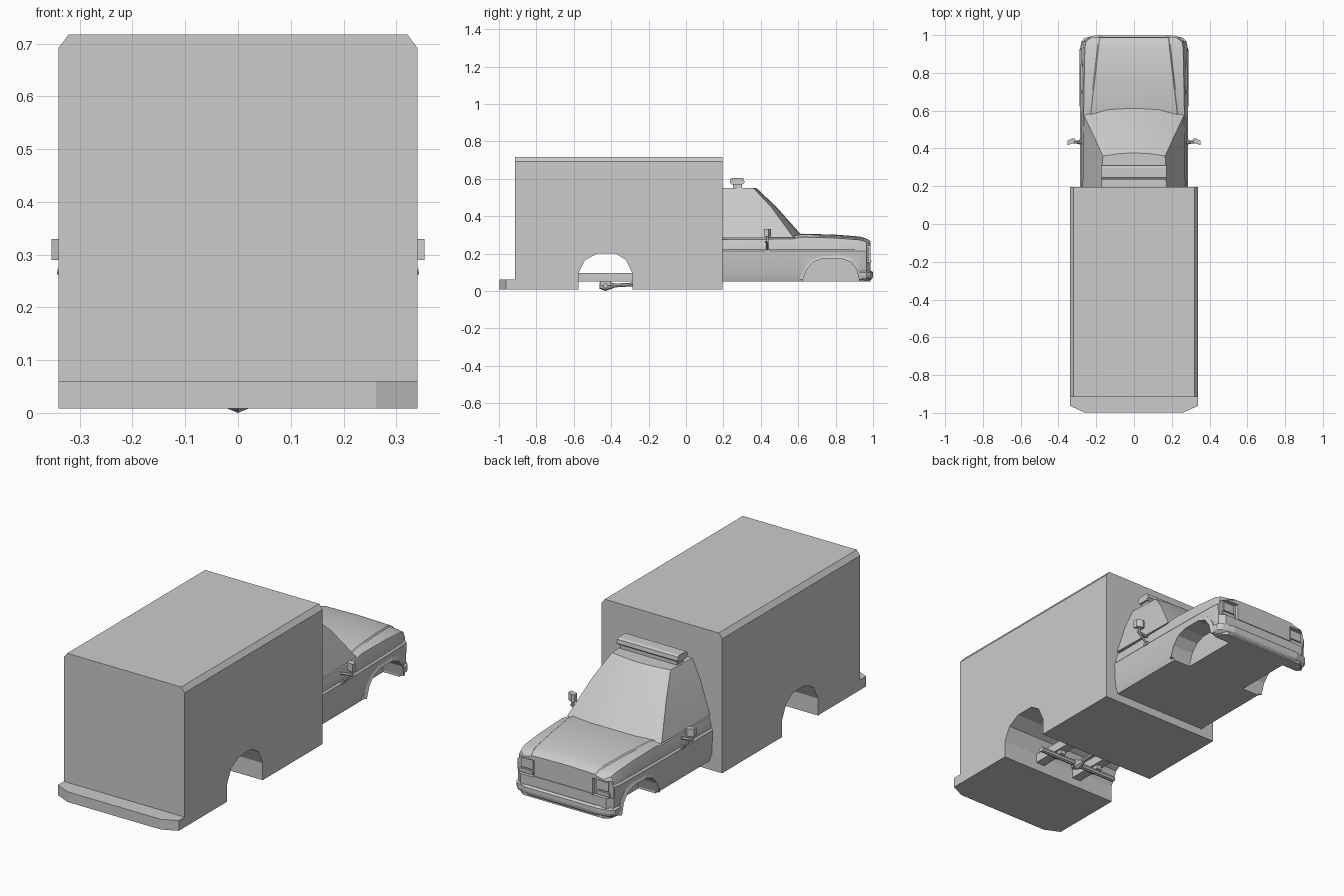
import bpy, bmesh, math
from mathutils import Vector

if "Cube" in bpy.data.objects:
    bpy.data.objects.remove(bpy.data.objects["Cube"])

grey = bpy.data.materials.new("plain grey")
grey.use_nodes = True
grey.diffuse_color = (0.6, 0.6, 0.6, 1)
grey.node_tree.nodes["Principled BSDF"].inputs["Base Color"].default_value = (0.6, 0.6, 0.6, 1)


def loft(name, rings, smooth=False):
    """Skin closed rings of equal length and cap both ends."""
    bm = bmesh.new()
    rows = [[bm.verts.new(p) for p in ring] for ring in rings]
    n = len(rows[0])
    for a, b in zip(rows, rows[1:]):
        for i in range(n):
            j = (i + 1) % n
            bm.faces.new((a[i], a[j], b[j], b[i]))
    bm.faces.new(rows[0])
    bm.faces.new(rows[-1])
    bmesh.ops.recalc_face_normals(bm, faces=bm.faces)
    mesh = bpy.data.meshes.new(name)
    bm.to_mesh(mesh)
    bm.free()
    mesh.materials.append(grey)
    ob = bpy.data.objects.new(name, mesh)
    bpy.context.collection.objects.link(ob)
    if smooth:
        bpy.ops.object.select_all(action='DESELECT')
        ob.select_set(True)
        bpy.context.view_layer.objects.active = ob
        bpy.ops.object.shade_smooth_by_angle(angle=math.radians(25))
    return ob


def prism(name, pts, axis, lo, hi):
    """Extrude a 2D outline along x, y or z."""
    def place(p, t):
        q = list(p)
        q.insert("xyz".index(axis), t)
        return q
    return loft(name, [[place(p, t) for p in pts] for t in (lo, hi)])


def block(name, x0, x1, y0, y1, z0, z1):
    return prism(name, [(x0, y0), (x1, y0), (x1, y1), (x0, y1)], "z", z0, z1)


def tube(name, a, b, r0, r1=None, sides=8):
    a, b = Vector(a), Vector(b)
    turn = (b - a).to_track_quat('Z', 'Y')
    rings = []
    for c, r in ((a, r0), (b, r1 or r0)):
        rings.append([c + turn @ Vector((r * math.cos(k * math.tau / sides),
                                         r * math.sin(k * math.tau / sides), 0)) for k in range(sides)])
    return loft(name, rings, True)


def mirrored(half):
    """Complete a half outline across x = 0, sharing points on the centre line."""
    return half + [(-p[0], *p[1:]) for p in reversed(half) if p[0] > 1e-6]


def cut(ob, cutter):
    mod = ob.modifiers.new("cut", 'BOOLEAN')
    mod.operation = 'DIFFERENCE'
    mod.solver = 'EXACT'
    mod.object = cutter
    bpy.context.view_layer.update()
    done = bpy.data.meshes.new_from_object(ob.evaluated_get(bpy.context.evaluated_depsgraph_get()))
    ob.modifiers.clear()
    ob.data = done
    bpy.data.objects.remove(cutter)


# Rear cargo box with chamfered roof edges and an open wheel arch
section = mirrored([(0.34, 0.008), (0.34, 0.692), (0.321, 0.717)])
cargo_box = prism("cargo_box", section, "y", -0.915, 0.195)
arch = [(-0.575, -0.1), (-0.575, 0.095), (-0.54, 0.165), (-0.475, 0.2),
        (-0.375, 0.2), (-0.32, 0.165), (-0.287, 0.095), (-0.287, -0.1)]
cut(cargo_box, prism("arch_cutter", arch, "x", -0.5, 0.5))

# Rear step
prism("rear_step", mirrored([(0.34, -0.915), (0.34, -0.962), (0.262, -0.998)]), "z", 0.008, 0.06)

# Chassis rails, axle, differential and drive shaft
for s, side in ((1, "left"), (-1, "right")):
    block("chassis_rail_" + side, s * 0.09, s * 0.14, -0.58, -0.28, 0.05, 0.095)
    block("spring_" + side, s * 0.1, s * 0.13, -0.46, -0.4, 0.03, 0.052)
tube("rear_axle", (-0.23, -0.43, 0.028), (0.23, -0.43, 0.028), 0.014)
tube("differential_front", (0, -0.43, 0.028), (0, -0.385, 0.028), 0.028, 0.012)
tube("differential_cover", (0, -0.43, 0.028), (0, -0.462, 0.028), 0.028, 0.016)
tube("drive_shaft", (0, -0.4, 0.028), (0, -0.28, 0.035), 0.01)


# Cab lower body and hood
def body_ring(y, w, top, crease):
    half = [(0, 0.05), (w - 0.02, 0.05), (w - 0.005, 0.095), (w, 0.213), (w - 0.008, 0.222),
            (w - 0.01, 0.24), (w - 0.02, top - 0.014), (crease + 0.006, top - 0.006),
            (crease, top), (0, top + 0.004)]
    return [(x, y, z) for x, z in mirrored(half)]


cab_body = loft("cab_body", [body_ring(*s) for s in (
    (0.195, 0.287, 0.288, 0.23), (0.57, 0.287, 0.292, 0.23), (0.62, 0.286, 0.302, 0.225),
    (0.80, 0.283, 0.297, 0.203), (0.93, 0.28, 0.287, 0.188), (0.965, 0.274, 0.276, 0.184),
    (0.987, 0.245, 0.262, 0.18))], True)
front_arch = [(0.625, 0), (0.625, 0.06), (0.645, 0.115), (0.68, 0.155), (0.73, 0.173), (0.83, 0.173),
              (0.88, 0.155), (0.912, 0.115), (0.925, 0.06), (0.925, 0)]
for s in (1, -1):
    cut(cab_body, prism("well_cutter", front_arch, "x", s * 0.17, s * 0.4))
    cut(cab_body, block("lamp_cutter", s * 0.165, s * 0.4, 0.968, 1.1, 0.155, 0.24))

# Cab upper part with raked windscreen
levels = ((0.285, 0.272, 0.265, 0.575, 0.62, 0.63),
          (0.45, 0.218, 0.208, 0.455, 0.477, 0.483),
          (0.55, 0.172, 0.165, 0.36, 0.372, 0.377))
loft("cab_upper", [[(x, y, z) for x, y in mirrored(
    [(0, 0.195), (back, 0.195), (front, ye), (front * 0.5, ym), (0, yc)])]
    for z, back, front, ye, ym, yc in levels], True)

# Warning light bar
prism("light_bar_base", [(0.25, 0.545), (0.3, 0.545), (0.3, 0.572), (0.25, 0.572)], "x", -0.16, 0.16)
prism("light_bar", [(0.245, 0.568), (0.3, 0.568), (0.313, 0.578), (0.31, 0.598),
                    (0.3, 0.604), (0.245, 0.604), (0.235, 0.596), (0.235, 0.578)], "x", -0.172, 0.172)

# Front bumper: plan outline stacked at several heights
def bumper_ring(z, d):
    return [(x, y, z) for x, y in mirrored(
        [(0.2, 0.94), (0.272, 0.925), (0.284 - d, 0.93), (0.28 - d, 0.965 - d),
         (0.262 - d, 0.985 - d), (0.2 - d, 1 - d)])]


loft("front_bumper", [bumper_ring(z, d) for z, d in
                      ((0.056, 0.015), (0.068, 0.003), (0.08, 0), (0.1, 0), (0.108, 0.01))])

# Grille bar
block("grille_bar", -0.165, 0.165, 0.98, 0.991, 0.155, 0.162)

for s, side in ((1, "left"), (-1, "right")):
    # Wheel arch flare
    arc = front_arch[1:-1]
    outer = [(0.777 + (y - 0.777) * 1.12, 0.05 + (z - 0.05) * 1.16) for y, z in arc]
    loft("arch_flare_" + side, [[(s * x0, *p), (s * x1, *p), (s * x1 - s * 0.008, *q), (s * x0, *q)]
                                for p, q in zip(arc, outer) for x0, x1 in [(0.255, 0.288)]])
    # Headlamps in their recess
    block("headlamp_" + side, s * 0.18, s * 0.245, 0.96, 0.975, 0.185, 0.232)
    block("indicator_" + side, s * 0.18, s * 0.252, 0.96, 0.978, 0.16, 0.178)
    # Door mirror: head, stem and bracket
    prism("mirror_head_" + side, [(s * 0.312, 0.43), (s * 0.353, 0.418), (s * 0.353, 0.44),
                                  (s * 0.325, 0.455), (s * 0.312, 0.45)], "z", 0.29, 0.33)
    tube("mirror_stem_" + side, (s * 0.333, 0.435, 0.265), (s * 0.33, 0.435, 0.295), 0.007, sides=6)
    tube("mirror_arm_" + side, (s * 0.278, 0.43, 0.262), (s * 0.342, 0.435, 0.268), 0.007, sides=6)
    tube("mirror_brace_" + side, (s * 0.28, 0.435, 0.215), (s * 0.338, 0.435, 0.268), 0.006, sides=6)
    block("mirror_foot_" + side, s * 0.275, s * 0.292, 0.422, 0.448, 0.21, 0.225)
